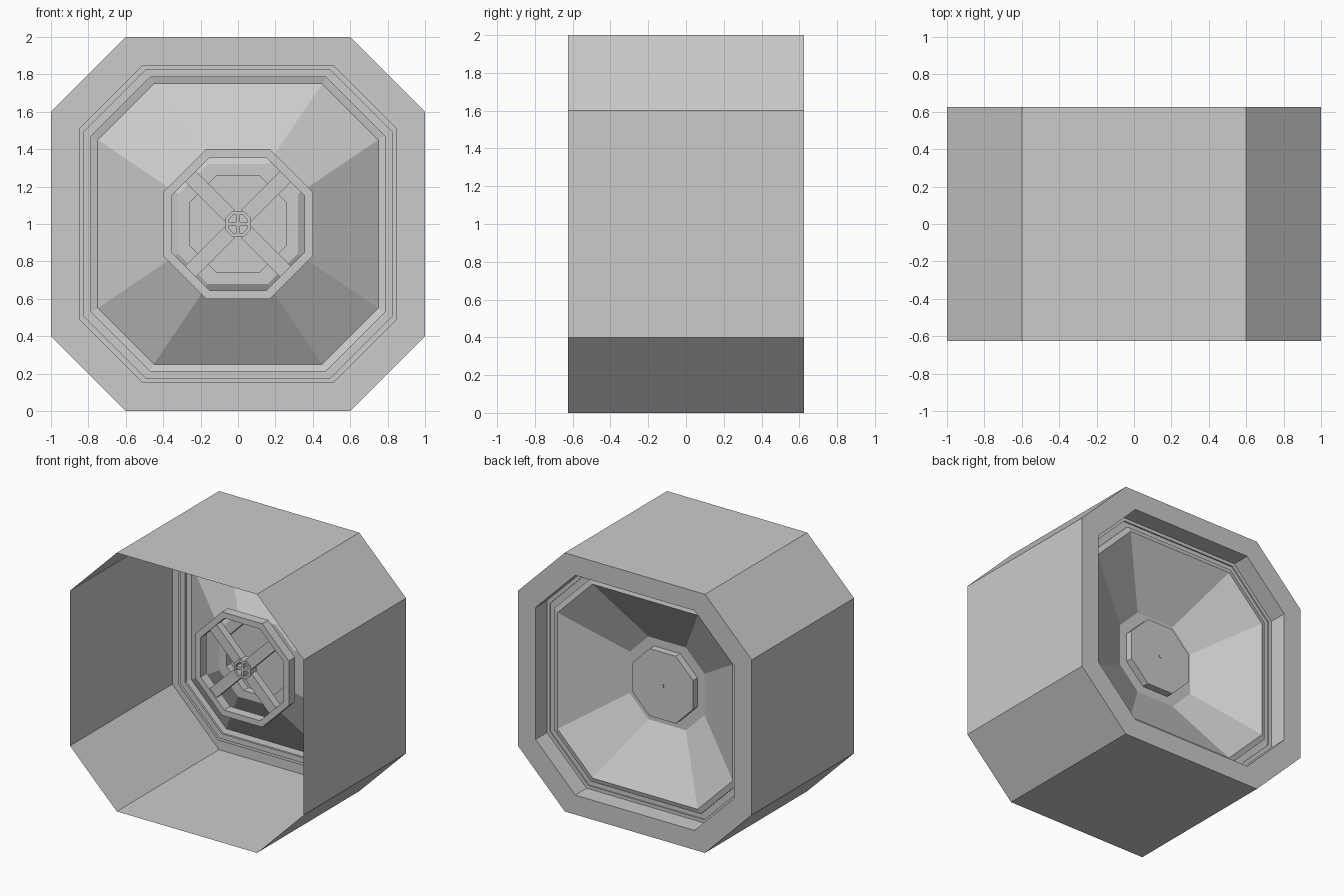
import bpy, bmesh, math
from mathutils import Matrix

if "Cube" in bpy.data.objects:
    bpy.data.objects.remove(bpy.data.objects["Cube"])

CZ = 1.0  # height of the central axis


def finish(name, bm):
    bmesh.ops.recalc_face_normals(bm, faces=bm.faces)
    mesh = bpy.data.meshes.new(name)
    bm.to_mesh(mesh)
    bm.free()
    obj = bpy.data.objects.new(name, mesh)
    bpy.context.collection.objects.link(obj)
    return obj


def octagon(bm, r, k, y):
    """Octagon of half width r around the y axis; k = half side / r."""
    c = r * k
    pts = [(c, r), (r, c), (r, -c), (c, -r), (-c, -r), (-r, -c), (-r, c), (-c, r)]
    return [bm.verts.new((x, y, CZ + z)) for x, z in pts]


def loft(name, profile, closed=False, cap=False):
    """Join octagons listed as (r, k, y)."""
    bm = bmesh.new()
    rings = [octagon(bm, *p) for p in profile]
    pairs = list(zip(rings, rings[1:]))
    if closed:
        pairs.append((rings[-1], rings[0]))
    for a, b in pairs:
        for i in range(8):
            j = (i + 1) % 8
            bm.faces.new((a[i], a[j], b[j], b[i]))
    if cap:
        bm.faces.new(rings[-1])
    return finish(name, bm)


def bar(name, start, end, width, y0, y1, angle):
    """Box running radially from start to end, turned about the y axis."""
    bm = bmesh.new()
    bmesh.ops.create_cube(bm, size=1)
    m = (Matrix.Translation((0, 0, CZ)) @ Matrix.Rotation(angle, 4, 'Y')
         @ Matrix.Translation(((start + end) / 2, (y0 + y1) / 2, 0))
         @ Matrix.Diagonal((end - start, y1 - y0, width, 1)))
    bmesh.ops.transform(bm, matrix=m, verts=bm.verts)
    return finish(name, bm)


W, N = 0.6, 0.43  # wide and near-regular octagon proportions

# Thin outer shell, open at the front, with back flange and inner lip
loft("outer_shell", [(1, W, -0.625), (1, W, 0.625), (0.85, W, 0.625), (0.85, W, 0.485)])

# Stepped rim between lip and cone
loft("stepped_rim", [(0.85, W, 0.485), (0.825, W, 0.485), (0.825, W, 0.475),
                     (0.785, W, 0.475), (0.785, W, 0.49), (0.75, W, 0.50)])

# Cone narrowing toward the front, with a hollow cup in its centre
loft("cone", [(0.75, W, 0.50), (0.32, 0.5, 0.23), (0.26, N, 0.23)])
loft("centre_cup", [(0.26, N, 0.23), (0.26, N, 0.285)], cap=True)

# Front ring and small hub
Y0, Y1 = 0.05, 0.125
loft("front_ring", [(0.40, N, Y0), (0.40, N, Y1), (0.355, N, Y1), (0.355, N, Y0)], closed=True)
loft("hub_ring", [(0.07, N, Y0), (0.07, N, Y1), (0.052, N, Y1), (0.052, N, Y0)], closed=True)

# Diagonal spokes and the upright cross inside the hub
for i in range(4):
    bar(f"spoke_{i + 1}", 0.064, 0.36, 0.08, Y0 + 0.01, Y1 - 0.005, math.radians(45 + 90 * i))
for i in range(2):
    bar(f"hub_cross_{i + 1}", -0.06, 0.06, 0.02, Y0 + 0.005, Y1 - 0.01, math.radians(90 * i))

# Small pin at the middle of the cup
loft("centre_pin", [(0.012, N, 0.27), (0.012, N, 0.29)], cap=True)
